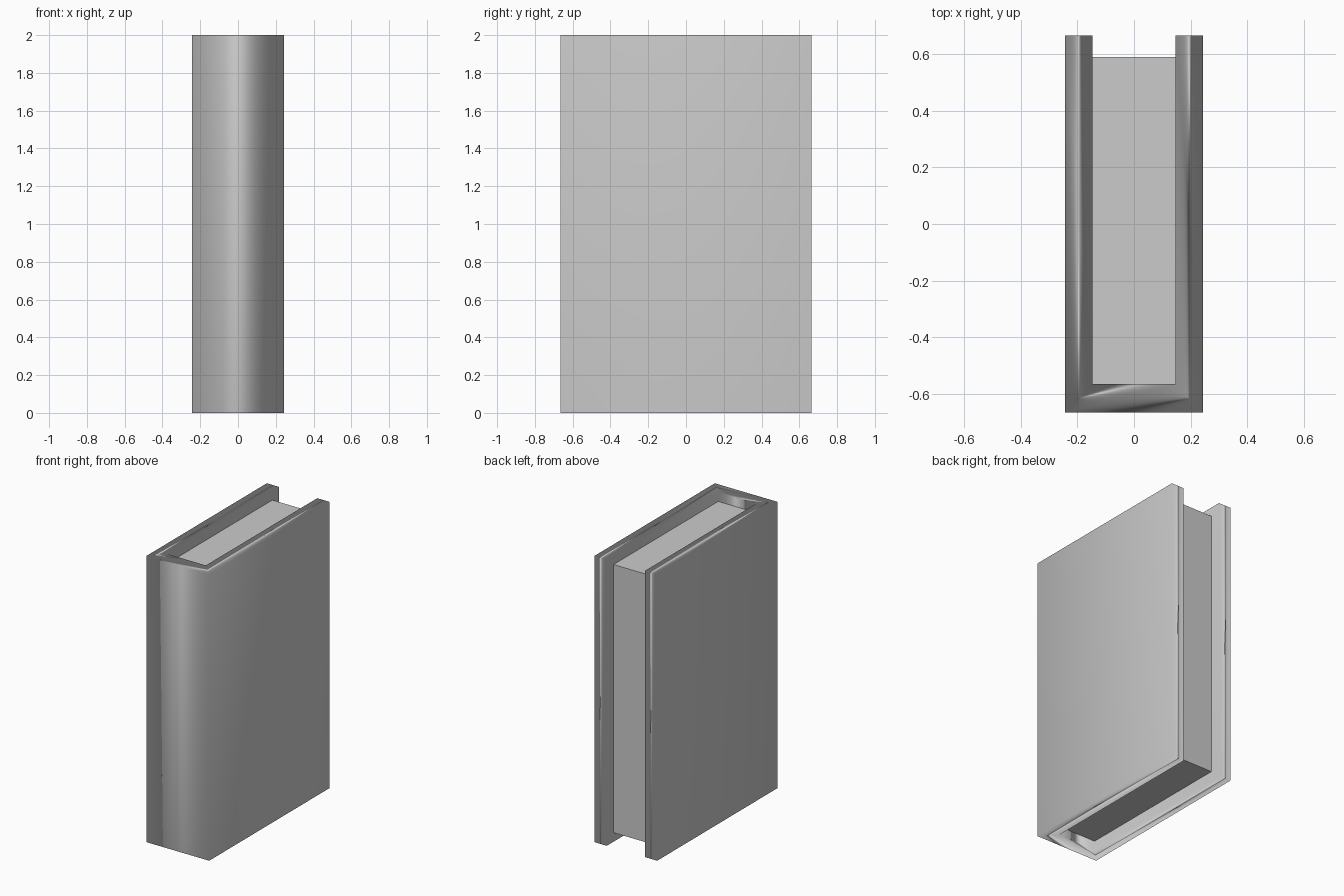
import bpy, bmesh

if "Cube" in bpy.data.objects:
    bpy.data.objects.remove(bpy.data.objects["Cube"])

HALF_W, HALF_D, HEIGHT = 0.243, 0.665, 2.0   # outer cover
IN_W, IN_FRONT = 0.147, -0.565               # inside of cover
PAGE_BACK, RECESS = 0.59, 0.063              # page block insets


def make_object(name, bm):
    bmesh.ops.recalc_face_normals(bm, faces=bm.faces)
    mesh = bpy.data.meshes.new(name)
    bm.to_mesh(mesh)
    bm.free()
    obj = bpy.data.objects.new(name, mesh)
    bpy.context.collection.objects.link(obj)
    return obj


# Cover: U-shaped section of two boards and a spine, mitred at the corners
outer = [(-HALF_W, HALF_D), (-HALF_W, -HALF_D), (HALF_W, -HALF_D), (HALF_W, HALF_D)]
inner = [(-IN_W, HALF_D), (-IN_W, IN_FRONT), (IN_W, IN_FRONT), (IN_W, HALF_D)]
bm = bmesh.new()
o = [bm.verts.new((x, y, 0)) for x, y in outer]
i = [bm.verts.new((x, y, 0)) for x, y in inner]
section = [bm.faces.new((o[k], o[k + 1], i[k + 1], i[k])) for k in range(3)]
ext = bmesh.ops.extrude_face_region(bm, geom=section, use_keep_orig=True)
top = [g for g in ext["geom"] if isinstance(g, bmesh.types.BMVert)]
bmesh.ops.translate(bm, verts=top, vec=(0, 0, HEIGHT))
cover = make_object("cover", bm)

# Smooth shading dominated by the large board faces
cover.data.shade_smooth()
weighted = cover.modifiers.new("weighted_normals", 'WEIGHTED_NORMAL')
weighted.mode = 'FACE_AREA'

# Page block: flat-shaded box set back from the cover's open edges
bm = bmesh.new()
bmesh.ops.create_cube(bm, size=1)
bmesh.ops.scale(bm, verts=bm.verts, vec=(2 * IN_W, PAGE_BACK - IN_FRONT, HEIGHT - 2 * RECESS))
bmesh.ops.translate(bm, verts=bm.verts, vec=(0, (PAGE_BACK + IN_FRONT) / 2, HEIGHT / 2))
make_object("pages", bm)
